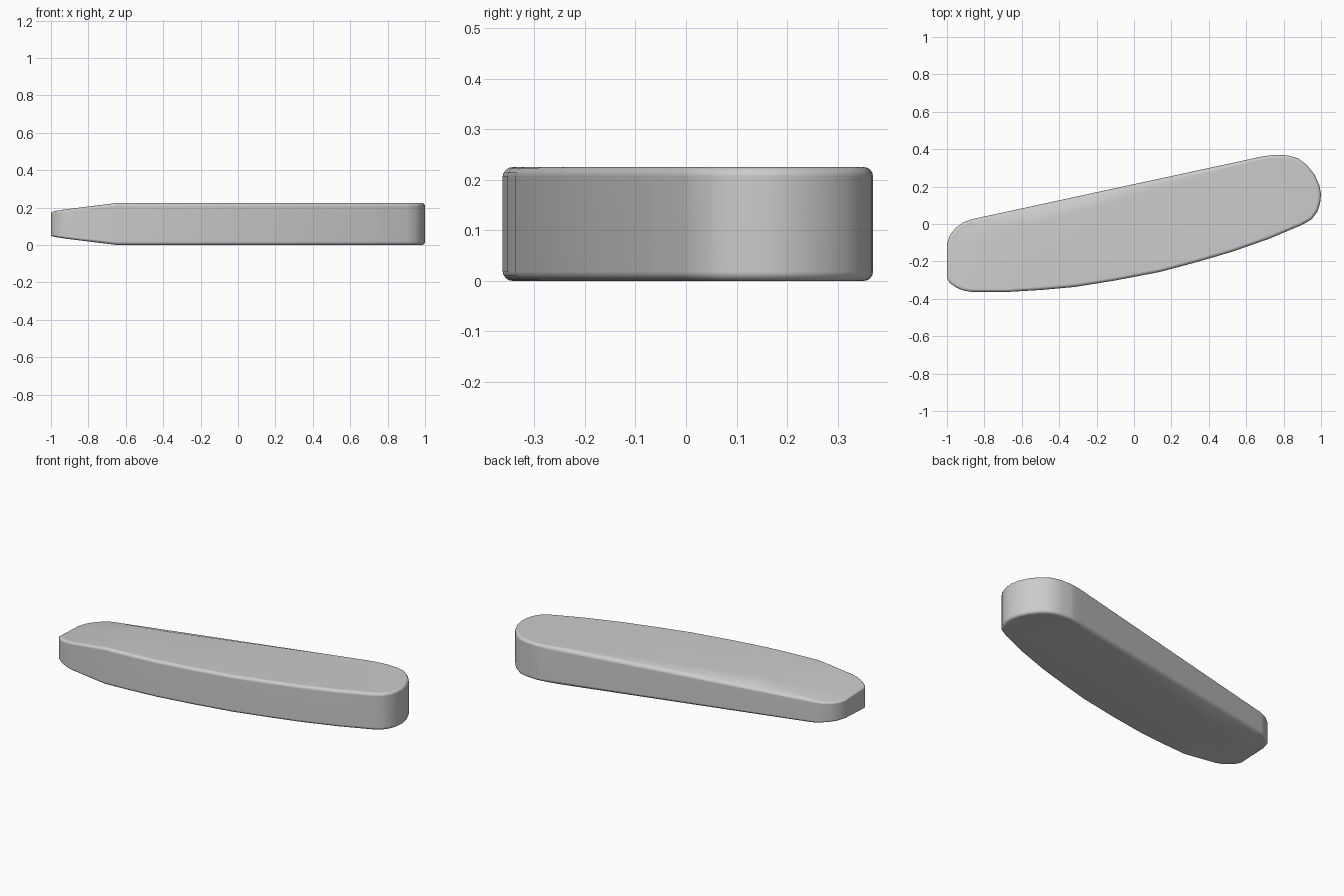
import bpy, bmesh, math
from mathutils import Vector

cube = bpy.data.objects.get("Cube")
if cube:
    bpy.data.objects.remove(cube, do_unlink=True)

HEIGHT = 0.225
MID = HEIGHT / 2

grey = bpy.data.materials.new("plain grey")
grey.use_nodes = True
colour = (0.6, 0.6, 0.6, 1)
grey.diffuse_color = colour
grey.node_tree.nodes["Principled BSDF"].inputs["Base Color"].default_value = colour

# Plan outline, counter-clockwise from the narrow end
outline = [
    (-1, -0.11), (-1, -0.29), (-0.985, -0.315), (-0.95, -0.34), (-0.91, -0.356),
    (-0.87, -0.363), (-0.67, -0.363), (-0.5, -0.353), (-0.32, -0.337),
    (-0.1, -0.302), (0.14, -0.256), (0.33, -0.205), (0.52, -0.15),
    (0.72, -0.08), (0.9, -0.004), (0.95, 0.025), (0.98, 0.065), (0.995, 0.11),
    (1, 0.16), (0.99, 0.21), (0.965, 0.265), (0.925, 0.315), (0.875, 0.352),
    (0.82, 0.367), (0.75, 0.37), (0.68, 0.36), (-0.87, 0.025), (-0.915, 0.008),
    (-0.955, -0.023), (-0.985, -0.06),
]


def slope(start, end, steepness):
    """Linear drop growing to the left of the line from start to end."""
    a, b = Vector(start), Vector(end)
    d = (b - a).normalized()
    normal = Vector((-d.y, d.x)) * steepness
    return a, normal


taper = slope((-0.65, -0.36), (-0.52, 0.0), 0.13)
chamfer = slope((-0.52, 0.0), (0.68, 0.352), 0.38)


def drop(plane, co):
    return (co.xy - plane[0]).dot(plane[1])


# Slab with rounded rims
bm = bmesh.new()
base = bm.faces.new([bm.verts.new((x, y, 0)) for x, y in outline])
top = bmesh.ops.extrude_face_region(bm, geom=[base])
bmesh.ops.translate(bm, vec=(0, 0, HEIGHT),
                    verts=[v for v in top["geom"] if isinstance(v, bmesh.types.BMVert)])
bmesh.ops.recalc_face_normals(bm, faces=bm.faces)
rims = [e for e in bm.edges if abs(e.verts[0].co.z - e.verts[1].co.z) < 0.001]
bmesh.ops.bevel(bm, geom=rims, offset=0.018, segments=4, profile=0.5,
                affect='EDGES', clamp_overlap=False)


# Crease lines where the end taper and the back chamfer begin and meet
def crease(point, normal):
    bmesh.ops.bisect_plane(bm, geom=bm.verts[:] + bm.edges[:] + bm.faces[:], dist=0.0001,
                           plane_co=point.to_3d(), plane_no=normal.to_3d())


crease(*taper)
crease(*chamfer)
crease(chamfer[0], chamfer[1] - taper[1])

# Thin both sides of the slab beyond the creases
for v in bm.verts:
    fall = max(0, drop(taper, v.co), drop(chamfer, v.co))
    v.co.z = MID + (v.co.z - MID) * (MID - fall) / MID

mesh = bpy.data.meshes.new("curved_slab")
bm.to_mesh(mesh)
bm.free()
mesh.materials.append(grey)
slab = bpy.data.objects.new("curved_slab", mesh)
bpy.context.collection.objects.link(slab)

# Soft shading with flat broad faces
bpy.ops.object.select_all(action='DESELECT')
slab.select_set(True)
bpy.context.view_layer.objects.active = slab
bpy.ops.object.shade_smooth_by_angle(angle=math.radians(35))
weighted = slab.modifiers.new("flat_broad_faces", 'WEIGHTED_NORMAL')
weighted.keep_sharp = True
